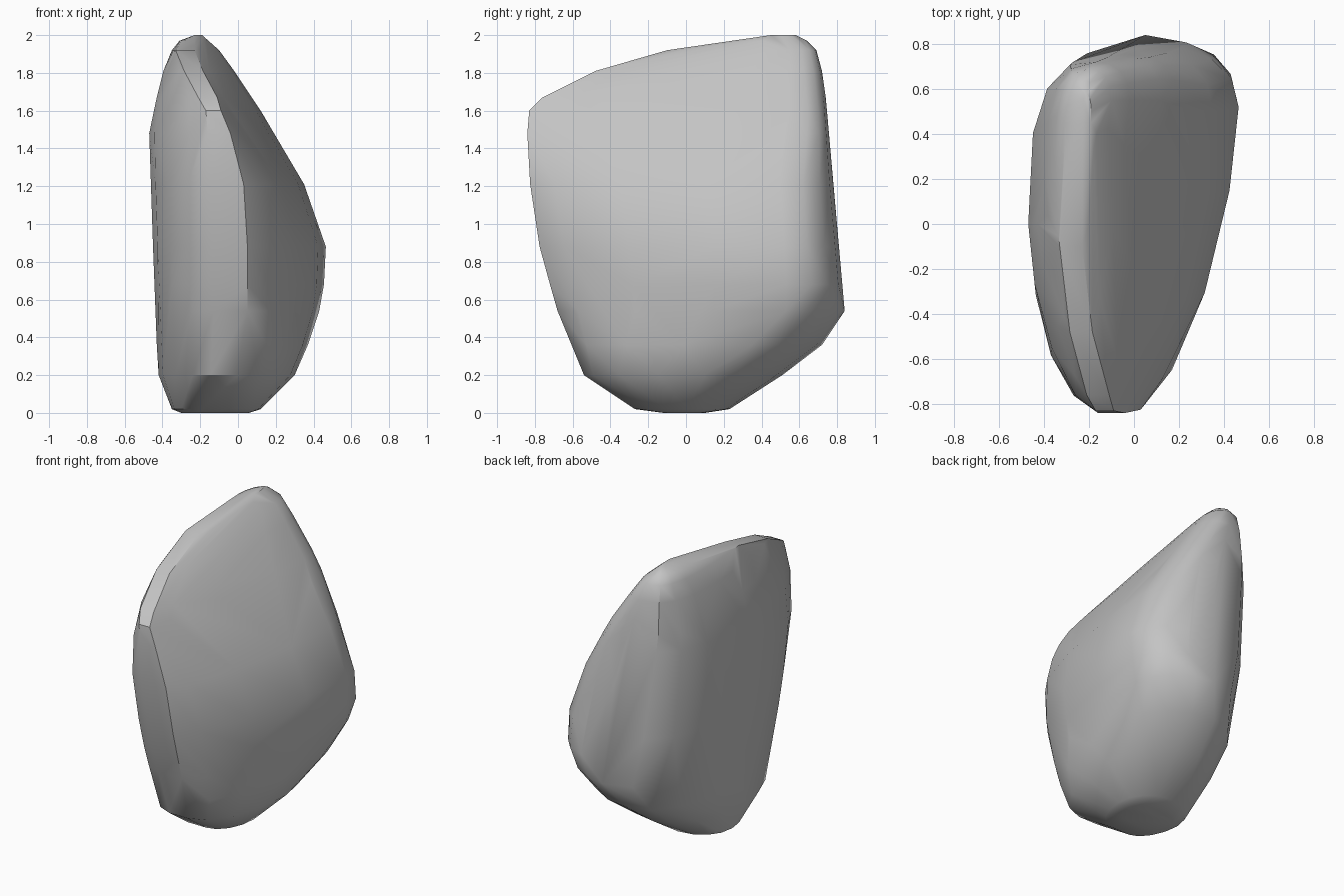
import bpy
import bmesh
import math

default_cube = bpy.data.objects.get("Cube")
if default_cube:
    bpy.data.objects.remove(default_cube, do_unlink=True)

STEPS = 4          # segments per quarter of each section


def quarter(side, end, power):
    """Curved run from a side extreme (x, y) to a front or back extreme."""
    for i in range(STEPS + 1):
        angle = math.pi / 2 * i / STEPS
        across = max(math.cos(angle), 0) ** power
        along = math.sin(angle) ** power
        yield (end[0] + (side[0] - end[0]) * across,
               side[1] + (end[1] - side[1]) * along)


def section(height, left, right, front, back):
    """Horizontal outline through four extremes, with a blunt front."""
    nose, *powers = next(band[1:] for band in bands if height <= band[0])
    front_left = (front[0] - nose, front[1])
    front_right = (front[0] + nose, front[1])
    runs = ((left, front_left), (right, front_right), (left, back), (right, back))
    for (side, end), power in zip(runs, powers):
        yield from quarter(side, end, power)


# Upper limit, half width of the blunt front, then corner flatness:
# front left, front right, back left, back right
bands = [
    (0.4, .07, 1.1, 1.0, .95, 1.0),
    (0.6, .09, 1.05, 1.2, 1.0, 1.15),
    (0.7, .09, 1.0, 1.25, .9, .8),
    (1.3, .09, 1.0, 1.3, .75, .88),
    (1.5, .06, 1.2, 1.6, .65, .7),
    (1.65, .04, 1.45, 1.65, .65, .75),
    (1.95, .05, 1.5, 1.7, .75, .85),
    (2.0, .02, 1.0, 1.0, 1.0, 1.0),
]

# Height, then left, right, front and back extremes
levels = [
    (0.00, (-.3, 0), (.06, 0), (-.12, -.12), (-.1, .1)),
    (0.02, (-.35, 0), (.12, 0), (-.12, -.27), (-.1, .23)),
    (0.20, (-.42, -.05), (.30, .1), (-.075, -.54), (-.1, .51)),
    (0.36, (-.43, 0), (.37, .35), (-.05, -.6), (-.05, .72)),
    (0.54, (-.435, 0), (.43, .53), (-.04, -.68), (.05, .84)),
    (0.68, (-.44, 0), (.455, .53), (-.04, -.72), (.04, .825)),
    (0.88, (-.45, 0), (.465, .52), (-.04, -.775), (.02, .805)),
    (1.21, (-.46, 0), (.35, .5), (-.06, -.825), (0, .78)),
    (1.48, (-.47, 0), (.19, .52), (-.1, -.84), (-.05, .755)),
    (1.60, (-.445, 0), (.12, .55), (-.13, -.83), (-.1, .745)),
    (1.67, (-.43, 0), (.07, .55), (-.16, -.76), (-.12, .74)),
    (1.81, (-.395, .2), (-.02, .55), (-.235, -.48), (-.17, .72)),
    (1.92, (-.35, .3), (-.1, .55), (-.28, -.1), (-.2, .69)),
    (1.97, (-.31, .45), (-.16, .5), (-.25, .25), (-.22, .64)),
    (2.00, (-.23, .5), (-.19, .5), (-.21, .45), (-.21, .58)),
]

# Boulder skin stretched over the stacked sections
bm = bmesh.new()
for level in levels:
    for x, y in section(*level):
        bm.verts.new((x, y, level[0]))
bmesh.ops.remove_doubles(bm, verts=bm.verts, dist=0.012)
hull = bmesh.ops.convex_hull(bm, input=bm.verts)
spare = {v for v in hull["geom_interior"] + hull["geom_unused"]
         if isinstance(v, bmesh.types.BMVert) and not v.link_faces}
bmesh.ops.delete(bm, geom=list(spare), context="VERTS")
bmesh.ops.recalc_face_normals(bm, faces=bm.faces)

mesh = bpy.data.meshes.new("boulder")
bm.to_mesh(mesh)
bm.free()
boulder = bpy.data.objects.new("boulder", mesh)
bpy.context.collection.objects.link(boulder)

# Plain grey stone
stone = bpy.data.materials.new("grey stone")
stone.use_nodes = True
grey = (0.55, 0.55, 0.55, 1)
stone.diffuse_color = grey
stone.node_tree.nodes["Principled BSDF"].inputs["Base Color"].default_value = grey
mesh.materials.append(stone)

# Soft shading with the hard breaks kept
bpy.ops.object.select_all(action="DESELECT")
boulder.select_set(True)
bpy.context.view_layer.objects.active = boulder
bpy.ops.object.shade_smooth_by_angle(angle=math.radians(32))
